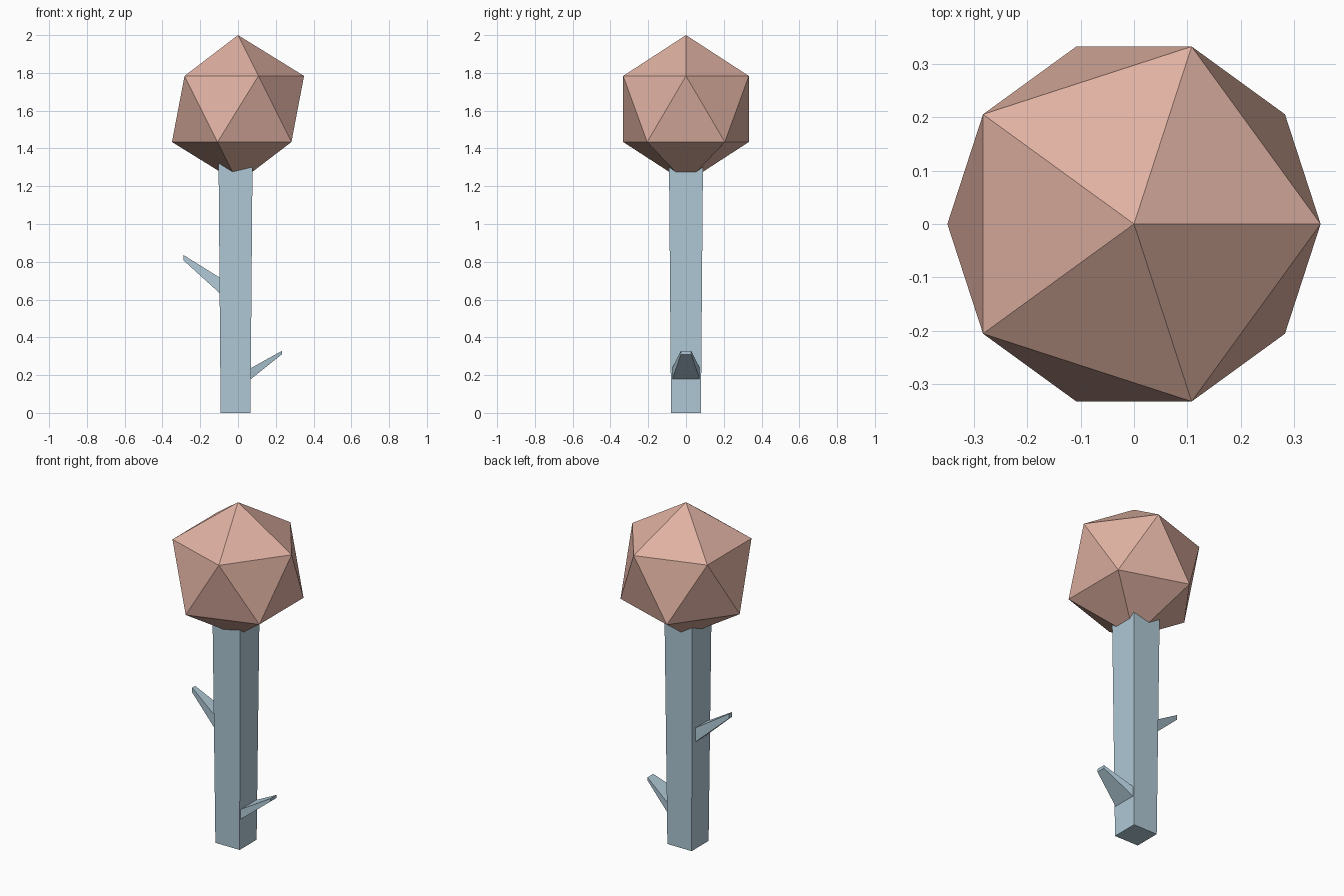
import bpy
import bmesh

if "Cube" in bpy.data.objects:
    bpy.data.objects.remove(bpy.data.objects["Cube"])


def material(name, color):
    m = bpy.data.materials.new(name)
    m.diffuse_color = (*color, 1)
    m.use_nodes = True
    m.node_tree.nodes["Principled BSDF"].inputs["Base Color"].default_value = m.diffuse_color
    return m


blossom = material("dusty pink", (0.74, 0.44, 0.36))
bark = material("pale blue bark", (0.43, 0.58, 0.67))


def add_loft(name, start, end, mat):
    """Tapered four-sided part between two quads."""
    bm = bmesh.new()
    a = [bm.verts.new(p) for p in start]
    b = [bm.verts.new(p) for p in end]
    bm.faces.new(a[::-1])
    bm.faces.new(b)
    for i in range(4):
        j = (i + 1) % 4
        bm.faces.new((a[i], a[j], b[j], b[i]))
    bmesh.ops.recalc_face_normals(bm, faces=bm.faces)
    mesh = bpy.data.meshes.new(name)
    bm.to_mesh(mesh)
    bm.free()
    mesh.materials.append(mat)
    obj = bpy.data.objects.new(name, mesh)
    bpy.context.collection.objects.link(obj)
    return obj


def level_quad(cx, half, z):
    return [(cx - half, -half, z), (cx + half, -half, z),
            (cx + half, half, z), (cx - half, half, z)]


def upright_quad(x, half, z0, z1):
    return [(x, -half, z0), (x, half, z0), (x, half, z1), (x, -half, z1)]


# Trunk, slightly wider toward the top, ending inside the crown
add_loft("trunk", level_quad(-0.013, 0.079, 0), level_quad(-0.013, 0.0905, 1.4), bark)

# Branch stubs, tapering up and outward from the trunk sides
add_loft("right_branch", upright_quad(0.066, 0.073, 0.177, 0.236),
         upright_quad(0.232, 0.027, 0.310, 0.328), bark)
add_loft("left_branch", upright_quad(-0.096, 0.051, 0.633, 0.716),
         upright_quad(-0.289, 0.014, 0.808, 0.836), bark)

# Faceted crown
bpy.ops.mesh.primitive_ico_sphere_add(subdivisions=1, radius=0.391, location=(0, 0, 1.609))
crown = bpy.context.object
crown.name = "crown"
crown.data.materials.append(blossom)
